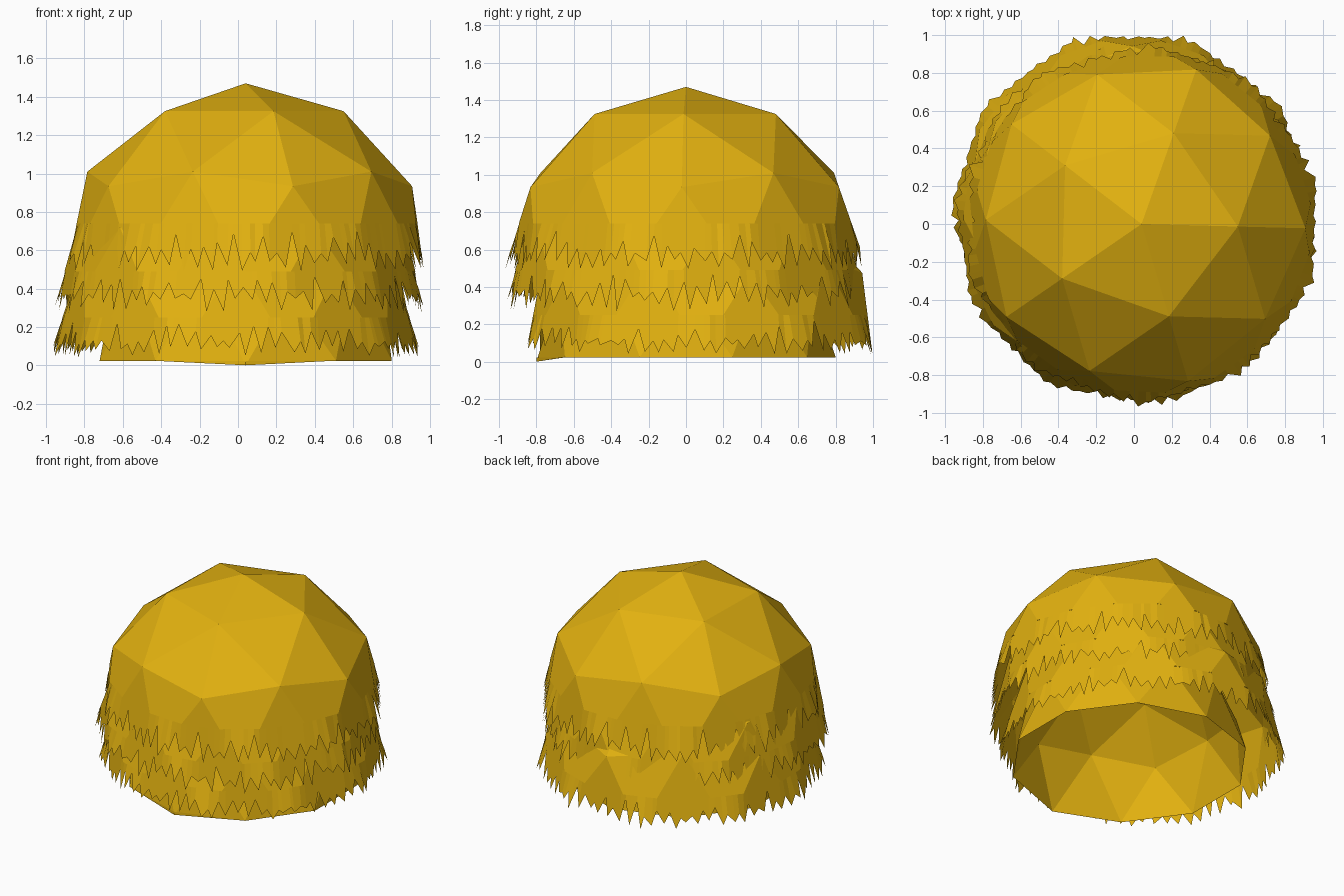
import bpy, bmesh, math, random
from mathutils import Vector, Matrix
from mathutils.bvhtree import BVHTree

if "Cube" in bpy.data.objects:
    bpy.data.objects.remove(bpy.data.objects["Cube"])

random.seed(4)
straw = bpy.data.materials.new("golden straw")
straw.diffuse_color = (0.76, 0.44, 0.005, 1)
straw.use_nodes = True
straw.node_tree.nodes["Principled BSDF"].inputs["Base Color"].default_value = straw.diffuse_color


def finish(bm, name, location, turn):
    bm.transform(Matrix.Translation(location) @ Matrix.Rotation(math.radians(turn), 4, 'Z'))
    mesh = bpy.data.meshes.new(name)
    bm.to_mesh(mesh)
    bm.free()
    mesh.materials.append(straw)
    obj = bpy.data.objects.new(name, mesh)
    bpy.context.collection.objects.link(obj)


def dome(radius, cut):
    """Faceted sphere, open below the cut height; also returns a lookup of its full surface."""
    bm = bmesh.new()
    bmesh.ops.create_icosphere(bm, subdivisions=2, radius=radius)
    surface = BVHTree.FromBMesh(bm)
    bmesh.ops.bisect_plane(bm, geom=bm.verts[:] + bm.edges[:] + bm.faces[:],
                           plane_co=(0, 0, cut), plane_no=(0, 0, 1), clear_inner=True)
    return bm, surface


def thatch_layer(name, location, radius, turn, tips, notches, teeth=74):
    """Dome whose lower edge is a ragged fringe that follows the facets."""
    top = notches[1] + 0.02
    bm, surface = dome(radius, top)

    def on_surface(angle, z):
        hit = surface.ray_cast(Vector((0, 0, z)), Vector((math.cos(angle), math.sin(angle), 0)))[0]
        return bm.verts.new(hit)

    columns = []
    for i in range(teeth * 2):
        angle = math.tau * (i + random.uniform(-0.3, 0.3)) / (teeth * 2)
        if i % 2:
            z = random.uniform(*tips)
        else:
            low, high = notches
            z = low + (high - low) * random.random() ** 1.8
        columns.append((on_surface(angle, top), on_surface(angle, z)))
    for (a, b), (c, d) in zip(columns, columns[1:] + columns[:1]):
        bm.faces.new((a, b, d, c))
    finish(bm, name, location, turn)


# Three overlapping thatch layers
thatch_layer("upper_thatch", (0.04, 0.0, 0.50), 0.97, -1.5, (-0.01, 0.05), (0.08, 0.22))
thatch_layer("middle_thatch", (0.005, -0.005, 0.28), 0.98, 9, (-0.01, 0.07), (0.09, 0.19))
thatch_layer("lower_thatch", (-0.01, 0.07, 0.04), 0.975, 18, (0.0, 0.06), (0.07, 0.19))

# Plain hollow inner dome that stands on the ground
bm, _ = dome(0.80, -0.001)
front = min(bm.verts, key=lambda v: (v.co.z > 0.05, v.co.y))
front.co.z -= 0.024
finish(bm, "inner_dome", (0.04, 0.0, 0.025), 0)
